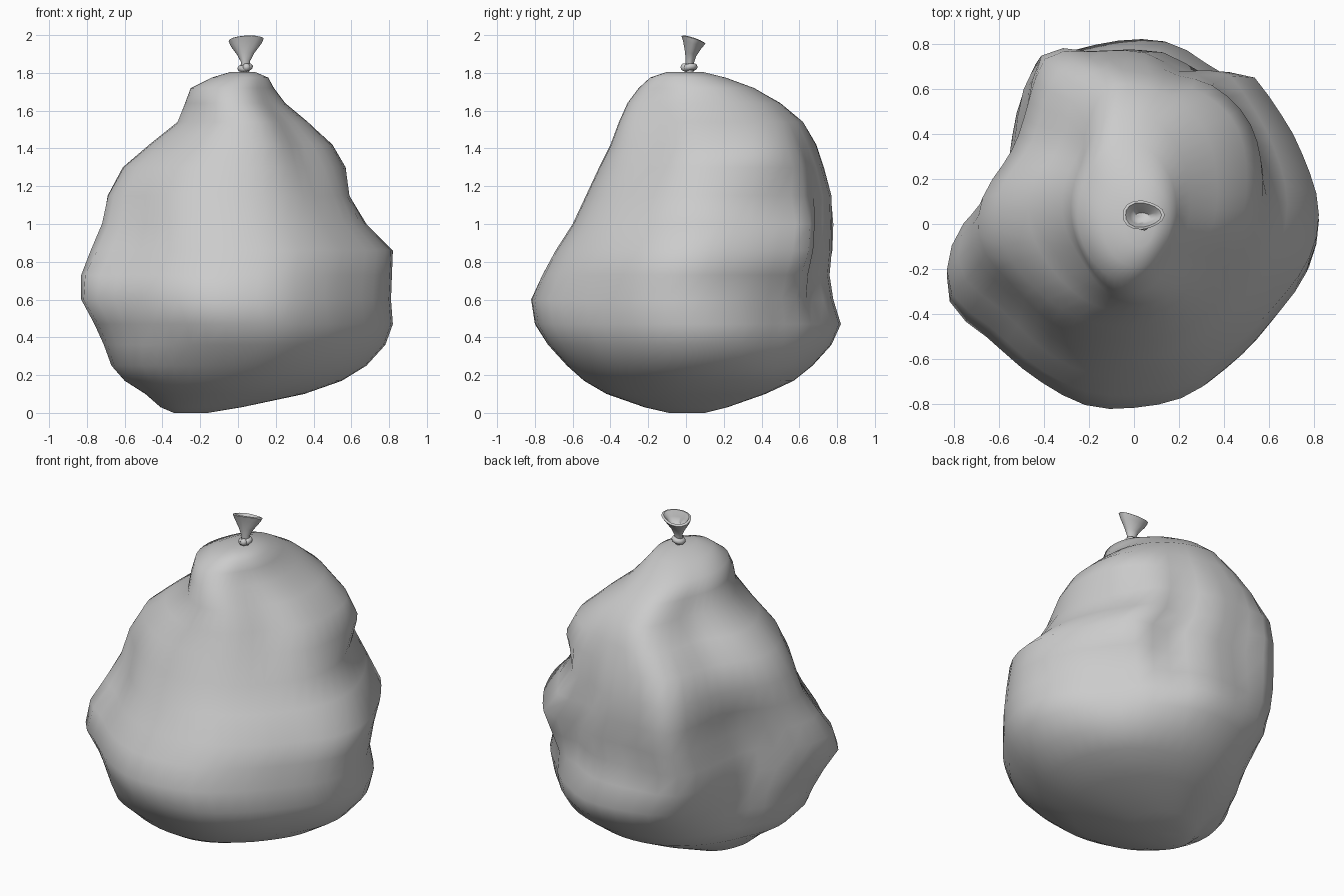
import bpy, bmesh
from math import sin, cos, pi, exp, radians, degrees


def loft(name, rings, angle=60):
    """Skin a stack of equal rings and cap both ends."""
    bm = bmesh.new()
    vr = [[bm.verts.new(p) for p in ring] for ring in rings]
    n = len(vr[0])
    for a, b in zip(vr, vr[1:]):
        for i in range(n):
            j = (i + 1) % n
            bm.faces.new((a[i], a[j], b[j], b[i]))
    bm.faces.new(vr[0][::-1])
    bm.faces.new(vr[-1])
    bmesh.ops.recalc_face_normals(bm, faces=bm.faces)
    me = bpy.data.meshes.new(name)
    bm.to_mesh(me)
    bm.free()
    ob = bpy.data.objects.new(name, me)
    bpy.context.collection.objects.link(ob)
    smooth(ob, angle)
    return ob


def smooth(ob, angle):
    bpy.ops.object.select_all(action='DESELECT')
    ob.select_set(True)
    bpy.context.view_layer.objects.active = ob
    bpy.ops.object.shade_smooth_by_angle(angle=radians(angle))


# Sack outline: height, left, right, front, back
levels = [
    (0.00, -0.34, -0.16, -0.09, 0.10),
    (0.03, -0.41, 0.02, -0.22, 0.22),
    (0.10, -0.49, 0.35, -0.42, 0.42),
    (0.17, -0.60, 0.55, -0.54, 0.57),
    (0.25, -0.67, 0.68, -0.63, 0.67),
    (0.36, -0.71, 0.78, -0.73, 0.77),
    (0.47, -0.76, 0.82, -0.80, 0.82),
    (0.60, -0.83, 0.81, -0.82, 0.78),
    (0.73, -0.83, 0.815, -0.76, 0.76),
    (0.86, -0.78, 0.82, -0.69, 0.775),
    (1.00, -0.72, 0.68, -0.60, 0.78),
    (1.15, -0.69, 0.59, -0.53, 0.77),
    (1.30, -0.61, 0.57, -0.46, 0.73),
    (1.42, -0.47, 0.50, -0.40, 0.69),
    (1.54, -0.32, 0.37, -0.355, 0.62),
    (1.64, -0.28, 0.25, -0.31, 0.50),
    (1.72, -0.25, 0.19, -0.25, 0.36),
    (1.775, -0.14, 0.16, -0.19, 0.21),
    (1.805, -0.04, 0.09, -0.10, 0.09),
]
# Folds and dents: direction, height, strength, angular width, height width
folds = [
    (118, 0.95, 0.13, 10, 0.38),
    (148, 0.80, -0.19, 18, 0.55),
    (166, 0.70, -0.17, 15, 0.55),
    (200, 0.75, 0.06, 12, 0.50),
    (206, 0.62, 0.04, 10, 0.18),
    (-38, 0.60, -0.09, 22, 0.50),
    (-60, 0.60, -0.03, 12, 0.40),
    (-103, 0.55, 0.03, 12, 0.25),
    (-140, 0.95, -0.06, 18, 0.25),
    (-140, 0.25, 0.07, 20, 0.14),
    (130, 0.25, -0.07, 25, 0.14),
    (45, 0.48, -0.11, 20, 0.22),
    (45, 0.20, 0.04, 22, 0.10),
    (20, 0.70, -0.03, 14, 0.40),
    (68, 0.90, -0.08, 9, 0.45),
    (54, 0.90, 0.06, 9, 0.30),
    (33, 1.38, 0.08, 22, 0.16),
    (20, 1.14, -0.07, 35, 0.08),
    (42, 1.14, -0.03, 20, 0.08),
    (-42, 1.45, -0.12, 20, 0.25),
    (150, 1.45, -0.13, 20, 0.20),
    (108, 1.45, 0.08, 14, 0.20),
    (-140, 1.56, -0.06, 22, 0.10),
]


def fit(values, lo, hi):
    a, b = min(values), max(values)
    return [lo + (v - a) / (b - a) * (hi - lo) for v in values]


def sack_ring(z, left, right, front, back, n=48):
    xs, ys = [], []
    for i in range(n):
        t = 2 * pi * i / n
        k = 1.0
        for d, h, amp, wa, wh in folds:
            diff = (degrees(t) - d + 180) % 360 - 180
            k += amp * exp(-(diff / wa) ** 2 - ((z - h) / wh) ** 2)
        xs.append(k * cos(t) * (right - left) / 2)
        ys.append(k * sin(t) * (back - front) / 2)
    xs, ys = fit(xs, left, right), fit(ys, front, back)
    return [(x, y, z) for x, y in zip(xs, ys)]


loft("sack", [sack_ring(*lv) for lv in levels])

# Flared mouth above the knot, hollow inside, tilted to the back
mouth = [  # height, radius x, radius y, centre y
    (1.80, 0.020, 0.020, 0.02),
    (1.86, 0.024, 0.022, 0.02),
    (1.90, 0.045, 0.030, 0.025),
    (1.95, 0.082, 0.050, 0.035),
    (1.975, 0.093, 0.064, 0.04),
    (1.98, 0.080, 0.054, 0.04),
    (1.95, 0.058, 0.036, 0.035),
    (1.92, 0.036, 0.022, 0.028),
]
rings = []
for z, rx, ry, cy in mouth:
    ring = []
    for i in range(16):
        t = 2 * pi * i / 16
        w = 1 + 0.06 * cos(3 * t)
        ring.append((0.038 + rx * w * cos(t), cy + ry * w * sin(t),
                     z - 0.32 * ry * sin(t) + 0.08 * rx * cos(t)))
    rings.append(ring)
loft("flared_mouth", rings)

# Knot: a small tie ring with a lump where the ends cross
bpy.ops.mesh.primitive_torus_add(major_segments=12, minor_segments=8, major_radius=0.024,
                                 minor_radius=0.018, location=(0.038, 0.02, 1.828))
knot = bpy.context.object
knot.name = "knot_ring"
knot.rotation_euler = (0.15, -0.2, 0)
smooth(knot, 60)
bpy.ops.mesh.primitive_uv_sphere_add(segments=10, ring_count=6, radius=0.021,
                                     location=(0.045, -0.008, 1.83))
lump = bpy.context.object
lump.name = "knot_lump"
smooth(lump, 60)
